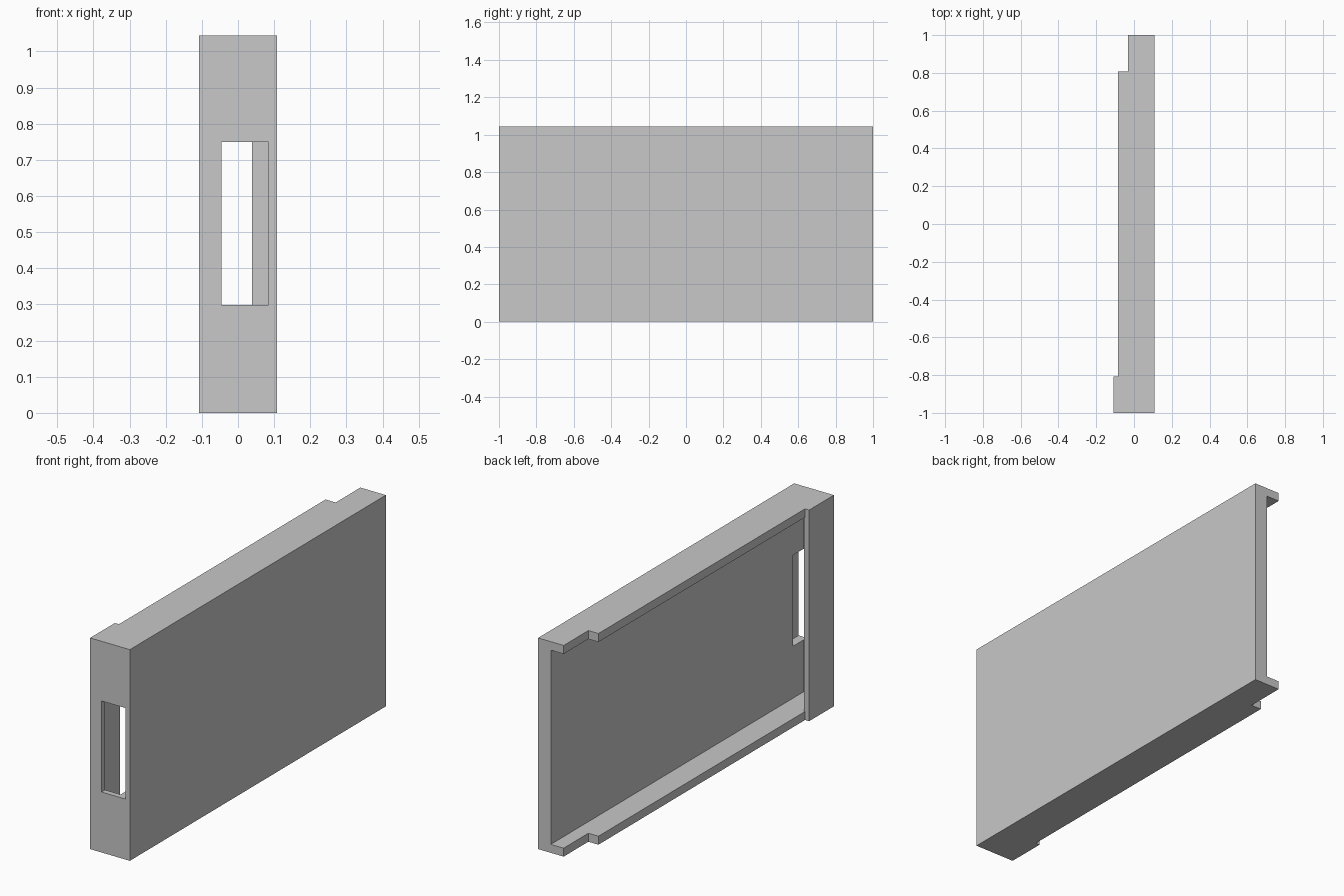
import bpy
from mathutils import Vector

if "Cube" in bpy.data.objects:
    bpy.data.objects.remove(bpy.data.objects["Cube"], do_unlink=True)

grey = bpy.data.materials.new("plain_grey")
grey.use_nodes = True
colour = (0.58, 0.58, 0.58, 1)
grey.diffuse_color = colour
grey.node_tree.nodes["Principled BSDF"].inputs["Base Color"].default_value = colour


def box(name, low, high):
    """Box between two opposite corners."""
    low, high = Vector(low), Vector(high)
    bpy.ops.mesh.primitive_cube_add(size=1, location=(low + high) / 2)
    obj = bpy.context.object
    obj.name = name
    obj.scale = high - low
    bpy.ops.object.transform_apply(location=True, scale=True)
    obj.data.materials.append(grey)
    return obj


def cut(target, name, low, high):
    """Subtract a box, then remove the cutter."""
    cutter = box(name, low, high)
    cutter.hide_render = True
    mod = target.modifiers.new(name, "BOOLEAN")
    mod.operation = "DIFFERENCE"
    mod.solver = "EXACT"
    mod.object = cutter
    bpy.context.view_layer.objects.active = target
    bpy.ops.object.modifier_apply(modifier=name)
    bpy.data.objects.remove(cutter, do_unlink=True)


HALF, HEIGHT = 0.1085, 1.044
WALL = 0.042          # top and bottom rails
LIP = 0.027           # front wall and retaining lip
PANEL = 0.039         # inner face of the main panel
RAIL, TAB = -0.086, -0.031
STEP = 0.807
PAST = 0.1            # cutter overshoot

# Solid tray block
tray = box("tray_cover", (-HALF, -1, 0), (HALF, 1, HEIGHT))

# Pocket behind the front lip, then the open cavity running out of the back
cut(tray, "lip_pocket", (-HALF + LIP, -1 + LIP, WALL), (PANEL, -0.5, HEIGHT - WALL))
cut(tray, "open_cavity", (-HALF - PAST, -STEP, WALL), (PANEL, 1 + PAST, HEIGHT - WALL))

# Rails set back behind the lip, and lower again at the back
cut(tray, "rail_step", (-HALF - PAST, -STEP, -PAST), (RAIL, 1 + PAST, HEIGHT + PAST))
cut(tray, "back_step", (-HALF - PAST, STEP, -PAST), (TAB, 1 + PAST, HEIGHT + PAST))

# Front slot, sunk into the main panel
cut(tray, "front_slot", (-0.046, -1 - PAST, 0.299), (0.084, -0.893, 0.749))
